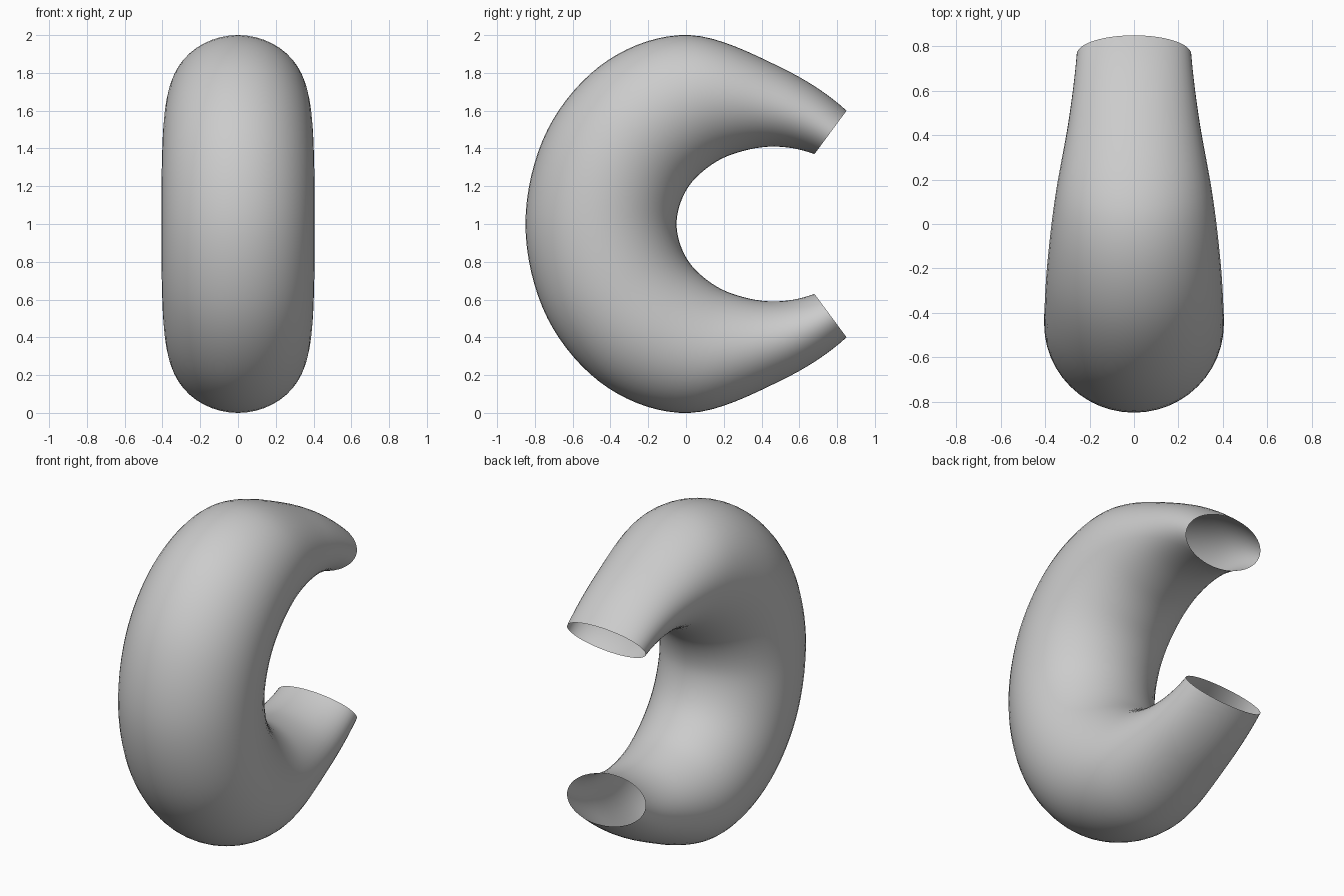
import bpy, bmesh, math
from mathutils import Vector

if "Cube" in bpy.data.objects:
    bpy.data.objects.remove(bpy.data.objects["Cube"])

# Stations of the upper half, middle to tip: outer y, outer z, inner y, inner z, half width
half = [
    (-0.85, 1.00, -0.05, 1.00, 0.405),
    (-0.733, 1.50, -0.015, 1.147, 0.403),
    (-0.415, 1.866, 0.072, 1.264, 0.39),
    (0.02, 2.00, 0.226, 1.362, 0.355),
    (0.50, 1.83, 0.452, 1.41, 0.293),
    (0.85, 1.60, 0.68, 1.37, 0.258),
]


def mirror(s):
    return (s[0], 2 - s[1], s[2], 2 - s[3], s[4])


stations = [Vector(s) for s in [mirror(s) for s in half[:0:-1]] + half]


def extend(a, b, c):
    # Quadratic extrapolation beyond an end
    return 3 * a - 3 * b + c


stations = [extend(*stations[:3])] + stations + [extend(*stations[:-4:-1])]


def spline(p0, p1, p2, p3, t):
    return 0.5 * (2 * p1 + (p2 - p0) * t + (2 * p0 - 5 * p1 + 4 * p2 - p3) * t * t
                  + (3 * p1 - p0 - 3 * p2 + p3) * t ** 3)


STEPS, SIDES = 8, 48
sections = [spline(*stations[i:i + 4], k / STEPS)
            for i in range(len(stations) - 3) for k in range(STEPS)]
sections.append(stations[-2])

# Curved tapering tube with open ends
bm = bmesh.new()
rings = []
for oy, oz, iy, iz, w in sections:
    ring = []
    for k in range(SIDES):
        a = math.tau * k / SIDES
        c = math.cos(a)
        ring.append(bm.verts.new((w * math.sin(a),
                                  (oy + iy) / 2 + c * (oy - iy) / 2,
                                  (oz + iz) / 2 + c * (oz - iz) / 2)))
    rings.append(ring)
for r, s in zip(rings, rings[1:]):
    for k in range(SIDES):
        n = (k + 1) % SIDES
        bm.faces.new((r[k], r[n], s[n], s[k])).smooth = True
bmesh.ops.recalc_face_normals(bm, faces=bm.faces)
# Make sure the normals point outward
bm.faces.ensure_lookup_table()
lowest = min(bm.faces, key=lambda f: f.calc_center_median().y)
if lowest.normal.y > 0:
    bmesh.ops.reverse_faces(bm, faces=bm.faces)

mesh = bpy.data.meshes.new("curved_tube")
bm.to_mesh(mesh)
bm.free()
bpy.context.collection.objects.link(bpy.data.objects.new("curved_tube", mesh))
